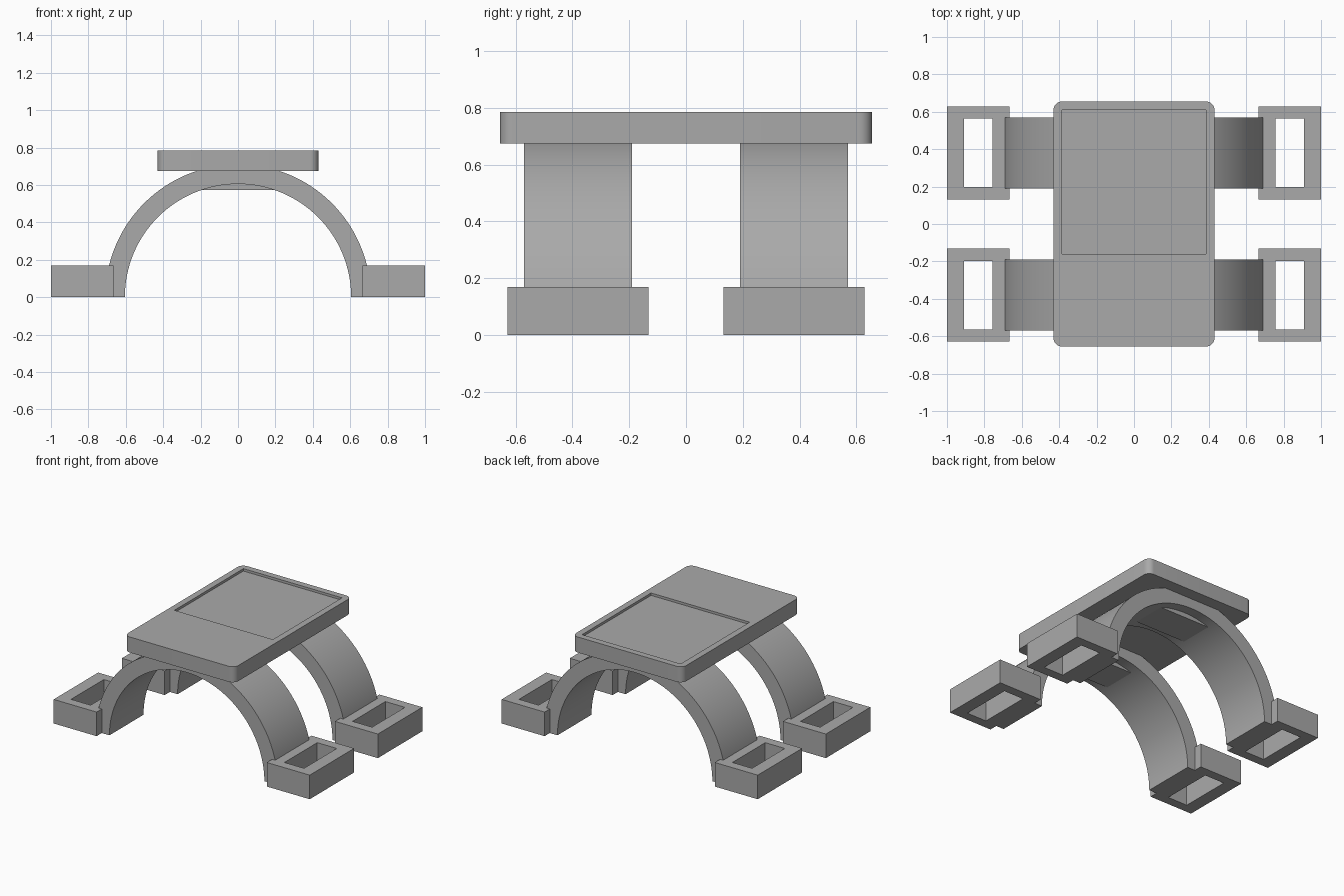
import bpy, bmesh, math

cube = bpy.data.objects.get("Cube")
if cube:
    bpy.data.objects.remove(cube, do_unlink=True)

grey = bpy.data.materials.new("plain grey")
grey.use_nodes = True
GREY = (0.4, 0.4, 0.4, 1)
grey.diffuse_color = GREY
grey.node_tree.nodes["Principled BSDF"].inputs["Base Color"].default_value = GREY


def prism(name, points, offset, direction):
    """Extrude a closed outline along a direction."""
    bm = bmesh.new()
    face = bm.faces.new([bm.verts.new(p) for p in points])
    ext = bmesh.ops.extrude_face_region(bm, geom=[face])
    verts = [v for v in ext["geom"] if isinstance(v, bmesh.types.BMVert)]
    bmesh.ops.translate(bm, verts=verts, vec=[d * offset for d in direction])
    bmesh.ops.recalc_face_normals(bm, faces=bm.faces)
    mesh = bpy.data.meshes.new(name)
    bm.to_mesh(mesh)
    bm.free()
    mesh.materials.append(grey)
    obj = bpy.data.objects.new(name, mesh)
    bpy.context.collection.objects.link(obj)
    return obj


def box(name, x0, x1, y0, y1, z0, z1):
    outline = [(x0, y0, z0), (x1, y0, z0), (x1, y1, z0), (x0, y1, z0)]
    return prism(name, outline, z1 - z0, (0, 0, 1))


def activate(obj):
    bpy.ops.object.select_all(action="DESELECT")
    obj.select_set(True)
    bpy.context.view_layer.objects.active = obj


def cut(obj, cutter):
    """Subtract the cutter, then discard it."""
    activate(obj)
    mod = obj.modifiers.new("cut", "BOOLEAN")
    mod.operation = "DIFFERENCE"
    mod.solver = "EXACT"
    mod.object = cutter
    bpy.ops.object.modifier_apply(modifier=mod.name)
    bpy.data.objects.remove(cutter, do_unlink=True)


def smooth(obj):
    activate(obj)
    bpy.ops.object.shade_smooth_by_angle(angle=math.radians(30))


# Top plate with rounded corners and a shallow rectangular recess
HX, HY, R = 0.43, 0.655, 0.045
outline = []
for i, (sx, sy) in enumerate([(1, 1), (-1, 1), (-1, -1), (1, -1)]):
    for k in range(9):
        a = math.pi / 2 * (i + k / 8)
        outline.append((sx * (HX - R) + R * math.cos(a),
                        sy * (HY - R) + R * math.sin(a), 0.675))
plate = prism("top_plate", outline, 0.11, (0, 0, 1))
cut(plate, box("recess_cutter", -0.385, 0.385, -0.16, 0.61, 0.768, 0.9))
smooth(plate)

# Two half-ring arches, each with a flat pad under its crown
STEPS = 64
for side, label in ((-1, "front"), (1, "back")):
    angles = [math.pi * k / STEPS for k in range(STEPS + 1)]
    yc = side * 0.38
    ring = [(r * math.cos(a), yc - 0.19, r * math.sin(a))
            for r, seq in ((0.71, angles), (0.605, angles[::-1])) for a in seq]
    smooth(prism(label + "_arch", ring, 0.38, (0, 1, 0)))
    box(label + "_crown_pad", -0.2, 0.2, yc - 0.12, yc + 0.12, 0.572, 0.68)

    # Slotted feet at both ends of the arch
    for sx, hand in ((-1, "right"), (1, "left")):
        x0, x1 = sorted((sx * 0.665, sx))
        h0, h1 = sorted((sx * 0.757, sx * 0.91))
        foot = box(f"{label}_{hand}_foot", x0, x1, yc - 0.248, yc + 0.248, 0, 0.17)
        cut(foot, box("slot_cutter", h0, h1, yc - 0.183, yc + 0.183, -0.1, 0.3))
